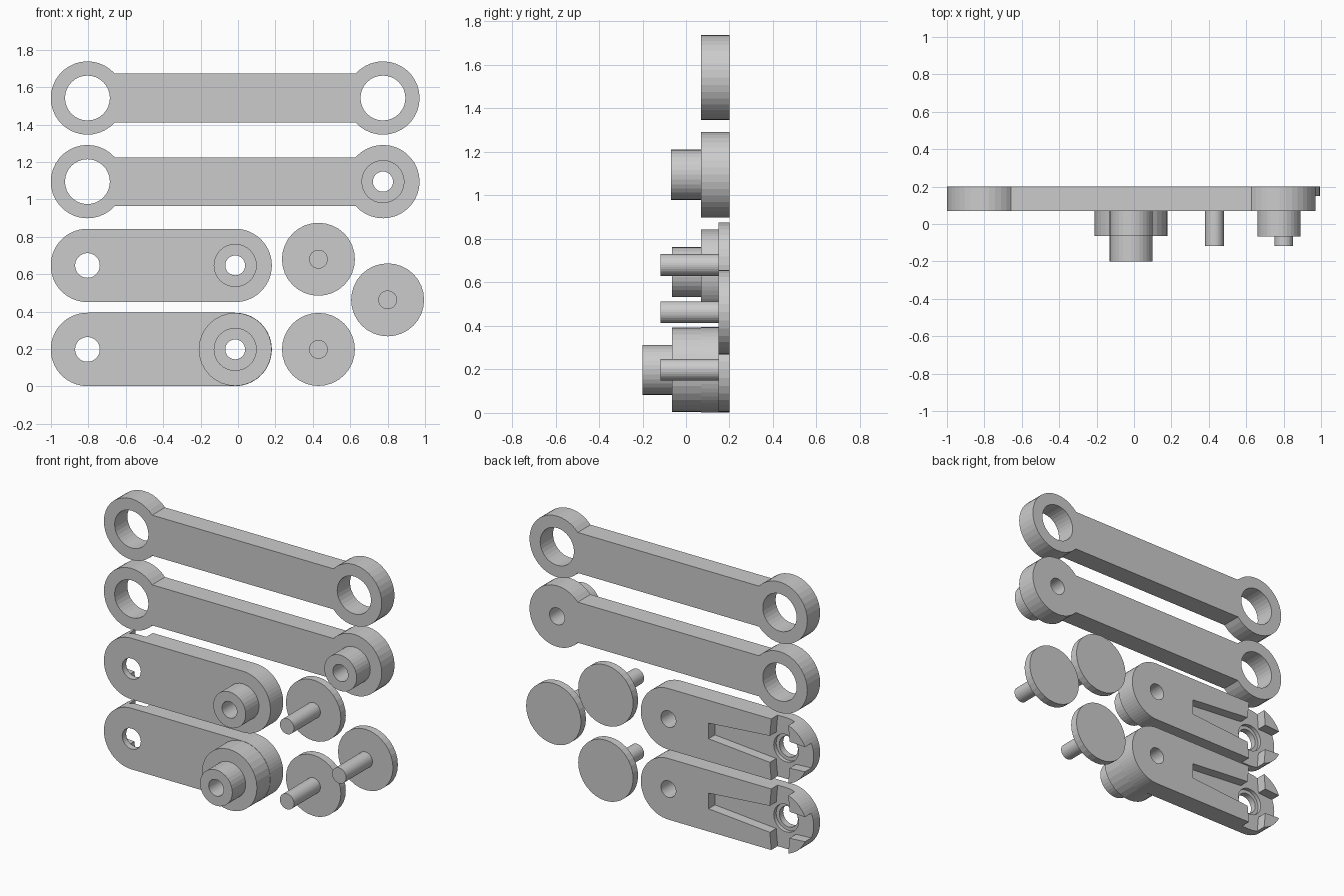
import bpy, bmesh
from math import sin, cos, pi, asin, degrees

if "Cube" in bpy.data.objects:
    bpy.data.objects.remove(bpy.data.objects["Cube"])

BACK, FACE = 0.20, 0.07      # rear plane and front face of the flat bars
LEFT, R = -0.805, 0.196      # shared left pivot and rounded-end radius


def prism(name, pts, y0, y1):
    """Extrude an (x, z) outline from y0 to y1."""
    bm = bmesh.new()
    face = bm.faces.new([bm.verts.new((x, y0, z)) for x, z in pts])
    new = bmesh.ops.extrude_face_region(bm, geom=[face])["geom"]
    bmesh.ops.translate(bm, vec=(0, y1 - y0, 0),
                        verts=[v for v in new if isinstance(v, bmesh.types.BMVert)])
    bmesh.ops.recalc_face_normals(bm, faces=bm.faces)
    mesh = bpy.data.meshes.new(name)
    bm.to_mesh(mesh)
    bm.free()
    ob = bpy.data.objects.new(name, mesh)
    bpy.context.collection.objects.link(ob)
    return ob


def arc(cx, cz, r, a0, a1, n):
    return [(cx + r * cos(a0 + (a1 - a0) * i / n),
             cz + r * sin(a0 + (a1 - a0) * i / n)) for i in range(n + 1)]


def cylinder(name, x, z, r, y0, y1, n=32):
    return prism(name, arc(x, z, r, 0, 2 * pi, n)[:-1], y0, y1)


def combine(ob, other, operation):
    """Apply a boolean and discard the helper."""
    mod = ob.modifiers.new("bool", 'BOOLEAN')
    mod.operation, mod.solver, mod.object = operation, 'EXACT', other
    bpy.context.view_layer.update()
    deps = bpy.context.evaluated_depsgraph_get()
    mesh = bpy.data.meshes.new_from_object(ob.evaluated_get(deps))
    ob.modifiers.clear()
    ob.data = mesh
    bpy.data.objects.remove(other)


def bar(name, right, z, half):
    """Bar with round ends; ends bulge when half < R."""
    a = asin(min(1, half / R))
    pts = (arc(right, z, R, -pi + a, pi - a, 28) +
           arc(LEFT, z, R, a, 2 * pi - a, 28))
    return prism(name, pts, FACE, BACK)


def bore(ob, x, z, r):
    combine(ob, cylinder("bore", x, z, r, -0.5, 0.5), 'DIFFERENCE')


def boss(ob, x, z, r, y0, y1):
    combine(ob, cylinder("boss", x, z, r, y0, y1 + 0.03), 'UNION')


# Long connecting links
for name, z, pegged in (("upper_link", 1.542, False), ("lower_link", 1.095, True)):
    link = bar(name, 0.775, z, 0.13)
    if pegged:
        boss(link, 0.775, z, 0.115, -0.068, FACE)
    bore(link, LEFT, z, 0.12)
    bore(link, 0.775, z, 0.054 if pegged else 0.12)

# Short crank arms, with a cross-shaped drive pocket in the rear
PIN = -0.015
for name, z, spacer in (("upper_crank", 0.647, False), ("lower_crank", 0.198, True)):
    crank = bar(name, PIN, z, R)
    front = FACE
    if spacer:
        boss(crank, PIN, z, R - 0.001, -0.065, FACE)
        front = -0.065
    boss(crank, PIN, z, 0.115, front - 0.135, front)
    bore(crank, PIN, z, 0.053)
    half = [(0.505, 0.05), (0.07, 0.085), (0.055, 0.25),
            (-0.055, 0.25), (-0.07, 0.085), (-0.25, 0.075)]
    cross = half + [(x, -h) for x, h in reversed(half)]
    combine(crank, prism("pocket", [(LEFT + x, z + h) for x, h in cross],
                         0.135, 0.3), 'DIFFERENCE')
    combine(crank, cylinder("hub_recess", LEFT, z, 0.088, 0.11, 0.3), 'DIFFERENCE')
    bore(crank, LEFT, z, 0.066)

# Headed retaining pins
for i, (x, z) in enumerate(((0.43, 0.68), (0.80, 0.463), (0.43, 0.198))):
    pin = cylinder(f"retaining_pin_{i + 1}", x, z, 0.195, 0.15, BACK)
    boss(pin, x, z, 0.05, -0.118, 0.15)
